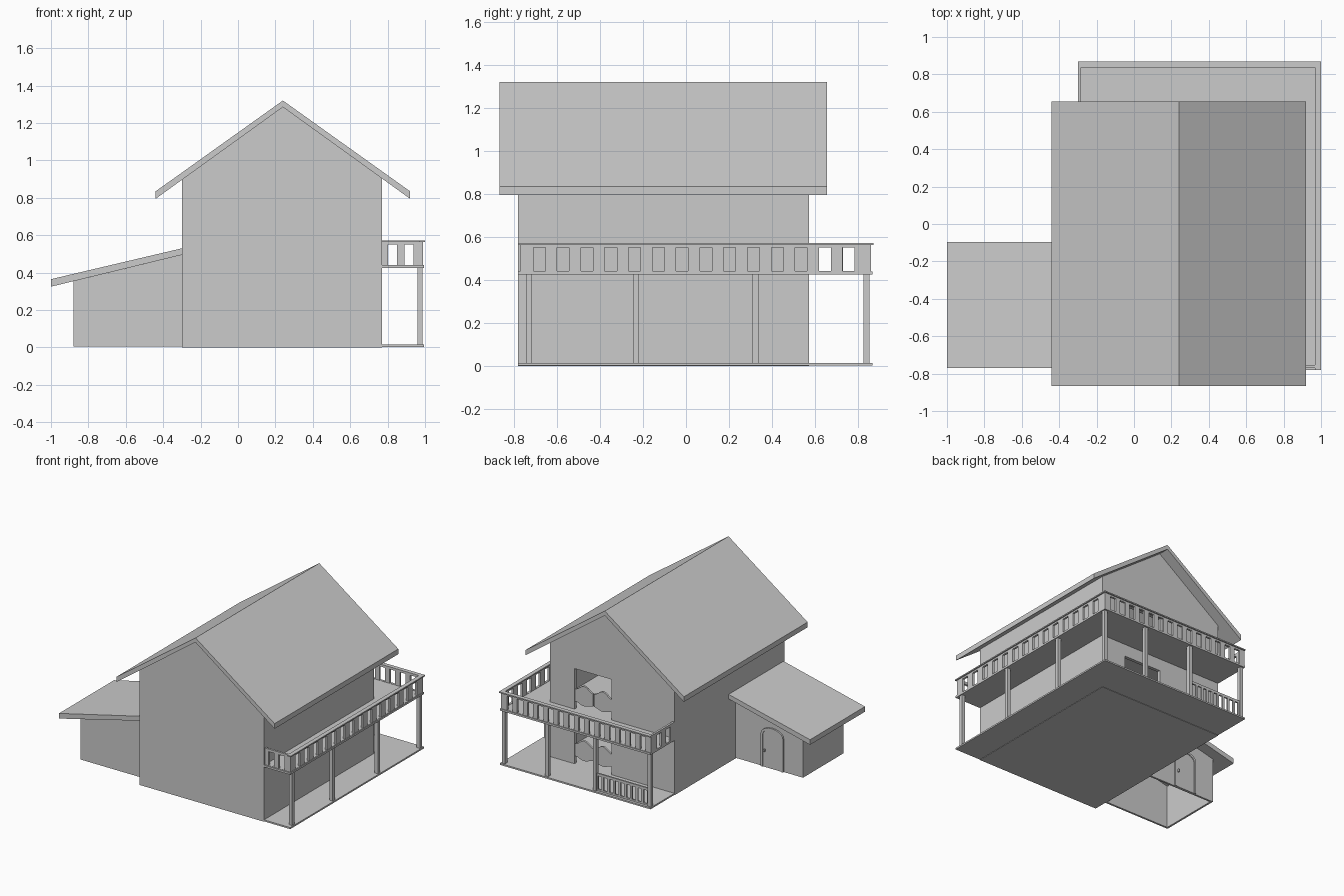
import bpy, bmesh, math
from mathutils import Vector

cube = bpy.data.objects.get("Cube")
if cube:
    bpy.data.objects.remove(cube, do_unlink=True)

grey = bpy.data.materials.new("plain grey")
grey.use_nodes = True
COLOUR = (0.6, 0.6, 0.6, 1)
grey.diffuse_color = COLOUR
grey.node_tree.nodes["Principled BSDF"].inputs["Base Color"].default_value = COLOUR


def finish(name, bm):
    bmesh.ops.recalc_face_normals(bm, faces=bm.faces)
    mesh = bpy.data.meshes.new(name)
    bm.to_mesh(mesh)
    bm.free()
    mesh.materials.append(grey)
    ob = bpy.data.objects.new(name, mesh)
    bpy.context.collection.objects.link(ob)
    return ob


def boxes(name, items):
    """One object from (x0, x1, y0, y1, z0, z1) boxes."""
    bm = bmesh.new()
    for x0, x1, y0, y1, z0, z1 in items:
        verts = bmesh.ops.create_cube(bm, size=1)["verts"]
        for v in verts:
            v.co = Vector((x1 if v.co.x > 0 else x0,
                           y1 if v.co.y > 0 else y0,
                           z1 if v.co.z > 0 else z0))
    return finish(name, bm)


def prism(name, outline, y0, y1):
    """Extrude an (x, z) outline along y."""
    bm = bmesh.new()
    face = bm.faces.new([bm.verts.new((x, y0, z)) for x, z in outline])
    new = bmesh.ops.extrude_face_region(bm, geom=[face])["geom"]
    moved = [g for g in new if isinstance(g, bmesh.types.BMVert)]
    bmesh.ops.translate(bm, verts=moved, vec=(0, y1 - y0, 0))
    return finish(name, bm)


def cut(ob, cutter):
    cutter.hide_render = True
    mod = ob.modifiers.new("cut", "BOOLEAN")
    mod.operation = "DIFFERENCE"
    mod.solver = "EXACT"
    mod.object = cutter
    bpy.context.view_layer.objects.active = ob
    bpy.ops.object.modifier_apply(modifier=mod.name)
    bpy.data.objects.remove(cutter, do_unlink=True)


# Main dimensions
LEFT, RIGHT, FRONT, BACK = -0.30, 0.77, -0.78, 0.57
RIDGE, PITCH, WALL = 0.24, 0.72, 0.025
DECK_X, DECK_Y = 0.995, 0.865
FLOOR, UPPER = 0.015, 0.44
DOOR_X0, DOOR_X1 = 0.24, 0.56


def gable(inset, bottom):
    """House cross-section under the pitched roof."""
    top = 1.285 - inset
    x0, x1 = LEFT + inset, RIGHT - inset
    return [(x0, bottom), (x1, bottom), (x1, top - PITCH * (x1 - RIDGE)),
            (RIDGE, top), (x0, top - PITCH * (RIDGE - x0))]


# House shell with two rooms and a doorway on each floor
house = prism("house_walls", gable(0, 0), FRONT, BACK)
cut(house, boxes("lower_room", [(LEFT + WALL, RIGHT - WALL, FRONT + WALL,
                                 BACK - WALL, FLOOR, UPPER - 0.02)]))
cut(house, prism("upper_room", gable(WALL, UPPER), FRONT + WALL, BACK - WALL))
for z in (FLOOR, UPPER):
    cut(house, boxes("doorway", [(DOOR_X0, DOOR_X1, BACK - 2 * WALL, BACK + WALL,
                                  z, z + 0.315)]))

prism("main_roof", [(-0.44, 0.795), (-0.44, 0.835), (RIDGE, 1.32), (0.92, 0.835),
                    (0.92, 0.795), (RIDGE, 1.285)], -0.865, 0.655)

# Swinging door leaves with wavy tops and bottoms
middle, half = (DOOR_X0 + DOOR_X1) / 2, (DOOR_X1 - DOOR_X0) / 2


def leaf(name, side, floor):
    steps = [0.02 + 0.96 * i / 10 for i in range(11)]
    wave = [(middle + side * half * t, 0.02 * math.cos(2 * math.pi * t)) for t in steps]
    top = [(x, floor + 0.175 - w) for x, w in wave]
    bottom = [(x, floor + 0.05 + w * 0.5) for x, w in reversed(wave)]
    prism(name, top + bottom, BACK - 0.02, BACK - 0.005)


for level, floor in (("lower", FLOOR), ("upper", UPPER)):
    leaf(level + "_left_door_leaf", 1, floor)
    leaf(level + "_right_door_leaf", -1, floor)

# Side shed, open underneath, with a lean-to roof
shed = prism("shed_walls", [(-0.88, 0.005), (LEFT, 0.005), (LEFT, 0.495), (-0.88, 0.354)],
             -0.68, -0.18)
cut(shed, prism("shed_room", [(-0.865, -0.1), (LEFT - 0.01, -0.1), (LEFT - 0.01, 0.475),
                              (-0.865, 0.34)], -0.665, -0.195))
prism("shed_roof", [(-1.0, 0.325), (LEFT, 0.495), (LEFT, 0.53), (-1.0, 0.365)],
      -0.77, -0.095)


# Arched shed door, its frame and knob
def arch(centre, width, spring, rise, bottom):
    curve = [(centre + width / 2 * math.cos(math.pi * i / 10),
              spring + rise * math.sin(math.pi * i / 10)) for i in range(11)]
    return [(centre + width / 2, bottom)] + curve + [(centre - width / 2, bottom)]


frame = prism("shed_door_frame", arch(-0.62, 0.19, 0.265, 0.055, 0.005), -0.18, -0.168)
cut(frame, prism("frame_hole", arch(-0.62, 0.16, 0.255, 0.05, -0.05), -0.19, -0.16))
prism("shed_door", arch(-0.62, 0.16, 0.255, 0.05, 0.005), -0.18, -0.174)
boxes("shed_door_knob", [(-0.56, -0.55, -0.174, -0.162, 0.125, 0.145)])


# Veranda deck and balcony floor wrap two sides of the house
def wrap(name, z0, z1):
    boxes(name, [(RIGHT, DECK_X, FRONT, BACK, z0, z1),
                 (LEFT, DECK_X, BACK, DECK_Y, z0, z1)])


wrap("veranda_deck", 0.003, FLOOR)
wrap("balcony_floor", 0.425, UPPER)

# Posts
side_y = [-0.73, -0.233, 0.323, 0.838]
back_x = [0.6, 0.19, -0.28]
spots = [(0.973, y) for y in side_y] + [(x, 0.838) for x in back_x]
boxes("veranda_posts", [(x - 0.014, x + 0.014, y - 0.014, y + 0.014, FLOOR, 0.425)
                        for x, y in spots])


# Railings: rails plus broad slats between regularly spaced openings
def railing(name, axis, start, end, across, first, pitch, count, gap, z, rail=0.02):
    spans = [(start, end, z[0], z[0] + rail * 0.6), (start, end, z[1] - rail, z[1])]
    edges = [start]
    for i in range(count):
        c = first + pitch * i
        edges += [c - gap / 2, c + gap / 2]
    edges.append(end)
    spans += [(a, b, *z) for a, b in zip(edges[::2], edges[1::2])]
    t0, t1 = across
    boxes(name, [(a, b, t0, t1, lo, hi) if axis == "x" else (t0, t1, a, b, lo, hi)
                 for a, b, lo, hi in spans])


HIGH = (0.43, 0.57)
THICK = 0.016
railing("side_balcony_railing", "y", FRONT + 0.01, 0.86, (0.99 - THICK, 0.99),
        -0.681, 0.1105, 14, 0.056, HIGH)
railing("back_balcony_railing", "x", LEFT, 0.99, (0.86 - THICK, 0.86),
        -0.231, 0.088, 14, 0.048, HIGH)
railing("front_balcony_railing", "x", RIGHT, 0.99, (FRONT + 0.01, FRONT + 0.01 + THICK),
        0.825, 0.088, 2, 0.048, HIGH)
railing("end_balcony_railing", "y", BACK, 0.86, (LEFT, LEFT + THICK),
        0.645, 0.111, 2, 0.056, HIGH)

# Low veranda fence between the last two back posts
railing("veranda_fence", "x", -0.266, 0.176, (0.832, 0.844),
        -0.24, 0.0488, 9, 0.03, (FLOOR, 0.15))

# Handrail caps along the outer edges
boxes("handrail_caps", [(0.968, 1.0, FRONT, 0.87, 0.563, 0.572),
                        (LEFT, 1.0, 0.838, 0.87, 0.563, 0.572)])
